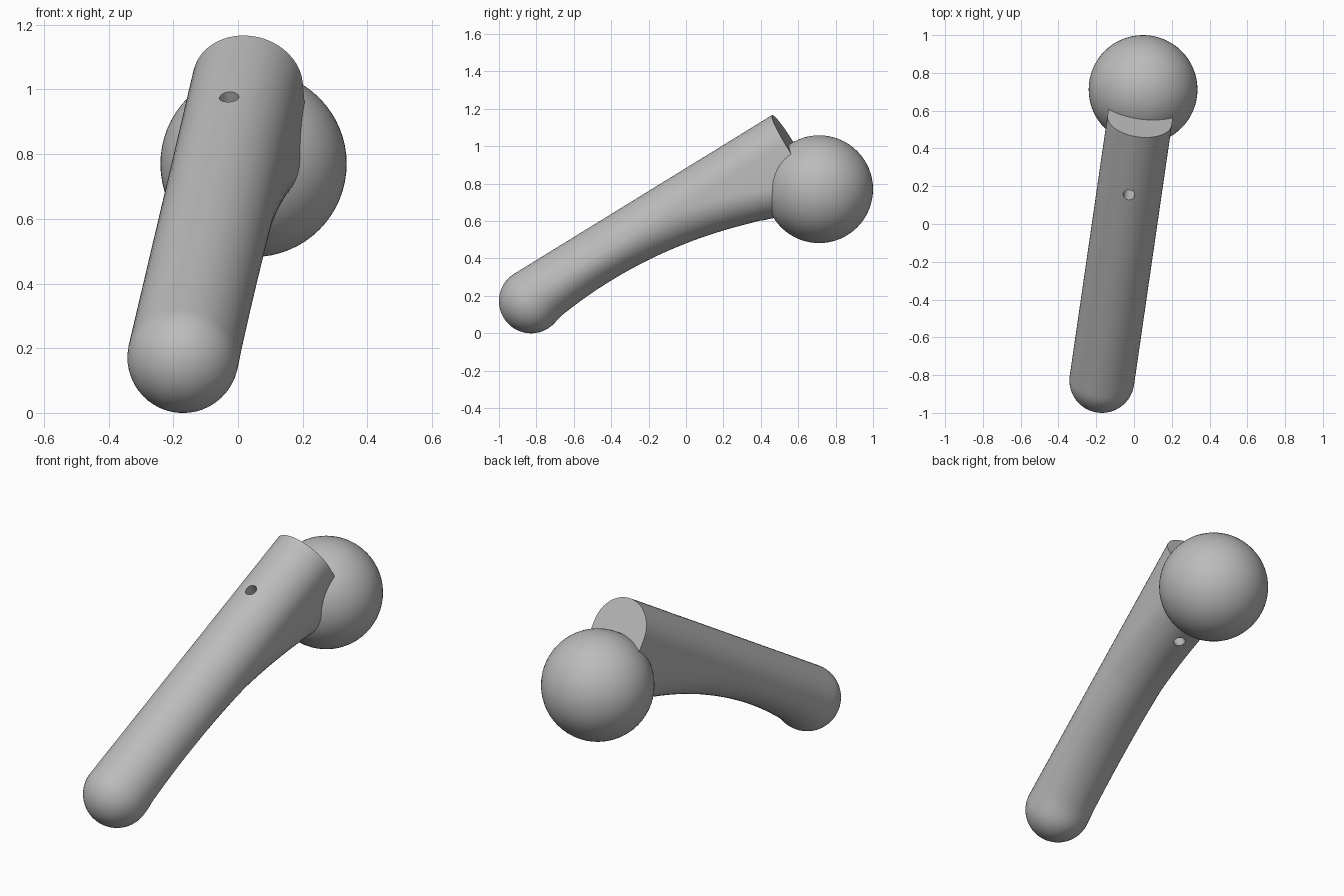
import bpy
import bmesh
import math
from mathutils import Vector, Matrix

cube = bpy.data.objects.get("Cube")
if cube:
    bpy.data.objects.remove(cube, do_unlink=True)

GREY = (0.5, 0.5, 0.5, 1.0)
mat = bpy.data.materials.new("plain grey")
mat.use_nodes = True
mat.diffuse_color = GREY
mat.node_tree.nodes["Principled BSDF"].inputs["Base Color"].default_value = GREY

# Sloping frame of the shaft: side, up and along
R = 0.172
tip = Vector((-0.17, -0.828, R))
end = Vector((0.03, 0.55, 1.02))
along = (end - tip).normalized()
length = (end - tip).length
side = along.cross(Vector((0, 0, 1))).normalized()
up = side.cross(along)


def finish(bm, name):
    bmesh.ops.recalc_face_normals(bm, faces=bm.faces)
    mesh = bpy.data.meshes.new(name)
    bm.to_mesh(mesh)
    bm.free()
    obj = bpy.data.objects.new(name, mesh)
    bpy.context.collection.objects.link(obj)
    mesh.materials.append(mat)
    return obj


def smooth(obj):
    bpy.ops.object.select_all(action="DESELECT")
    obj.select_set(True)
    bpy.context.view_layer.objects.active = obj
    bpy.ops.object.shade_smooth_by_angle(angle=math.radians(30))


def section(t):
    """Half width and underside depth at a distance along the shaft."""
    if t < 0:
        r = math.sqrt(max(R * R - t * t, 1e-6))
        return r, r
    cap = math.sqrt(max(R * R - t * t, 0))
    return R, max(cap, 0.13 + 0.2 * (t - 0.42) ** 2)


# Handle: rounded tip, straight top, hollowed underside that deepens to the ball
bm = bmesh.new()
STEPS, HALF = 16, 24
stations = [-R * math.cos(i / STEPS * math.pi / 2) for i in range(STEPS)]
stations += [length * i / 48 for i in range(49)]
rings = []
for t in stations:
    r, depth = section(t)
    drop = max(depth - r, 0)
    low = min(depth, r)
    outline = []
    for i in range(HALF + 1):
        a = math.pi * i / HALF
        outline.append((r * math.cos(a), r * math.sin(a)))
    for i in range(HALF + 1):
        a = math.pi * (1 + i / HALF)
        # tiny overlap gap keeps the straight flank from collapsing
        outline.append((r * math.cos(a), low * math.sin(a) - max(drop, 0.0005)))
    rings.append([bm.verts.new(tip + along * t + side * x + up * y)
                  for x, y in outline])
for a, b in zip(rings, rings[1:]):
    for i in range(len(a)):
        j = (i + 1) % len(a)
        bm.faces.new((a[i], a[j], b[j], b[i]))
bm.faces.new(rings[0])
bm.faces.new(rings[-1])
handle = finish(bm, "handle")

# Pin hole drilled straight through the handle
bm = bmesh.new()
axes = Matrix((side, along, up)).transposed()
centre = tip + along * 1.266 - up * 0.05
place = Matrix.Translation(centre) @ axes.to_4x4()
place = place @ Matrix.Diagonal((1, -1, 1, 1)) if axes.determinant() < 0 else place
bmesh.ops.create_cone(bm, cap_ends=True, segments=32, radius1=0.03,
                      radius2=0.03, depth=1.0, matrix=place)
drill = finish(bm, "hole_cutter")
drill.hide_render = True
cut = handle.modifiers.new("pin hole", "BOOLEAN")
cut.operation = "DIFFERENCE"
cut.solver = "EXACT"
cut.object = drill
bpy.context.view_layer.objects.active = handle
bpy.ops.object.modifier_apply(modifier=cut.name)
bpy.data.objects.remove(drill, do_unlink=True)
smooth(handle)

# Ball at the upper end
bm = bmesh.new()
bmesh.ops.create_uvsphere(bm, u_segments=64, v_segments=32, radius=0.288,
                          matrix=Matrix.Translation((0.048, 0.712, 0.77)))
smooth(finish(bm, "ball_head"))
